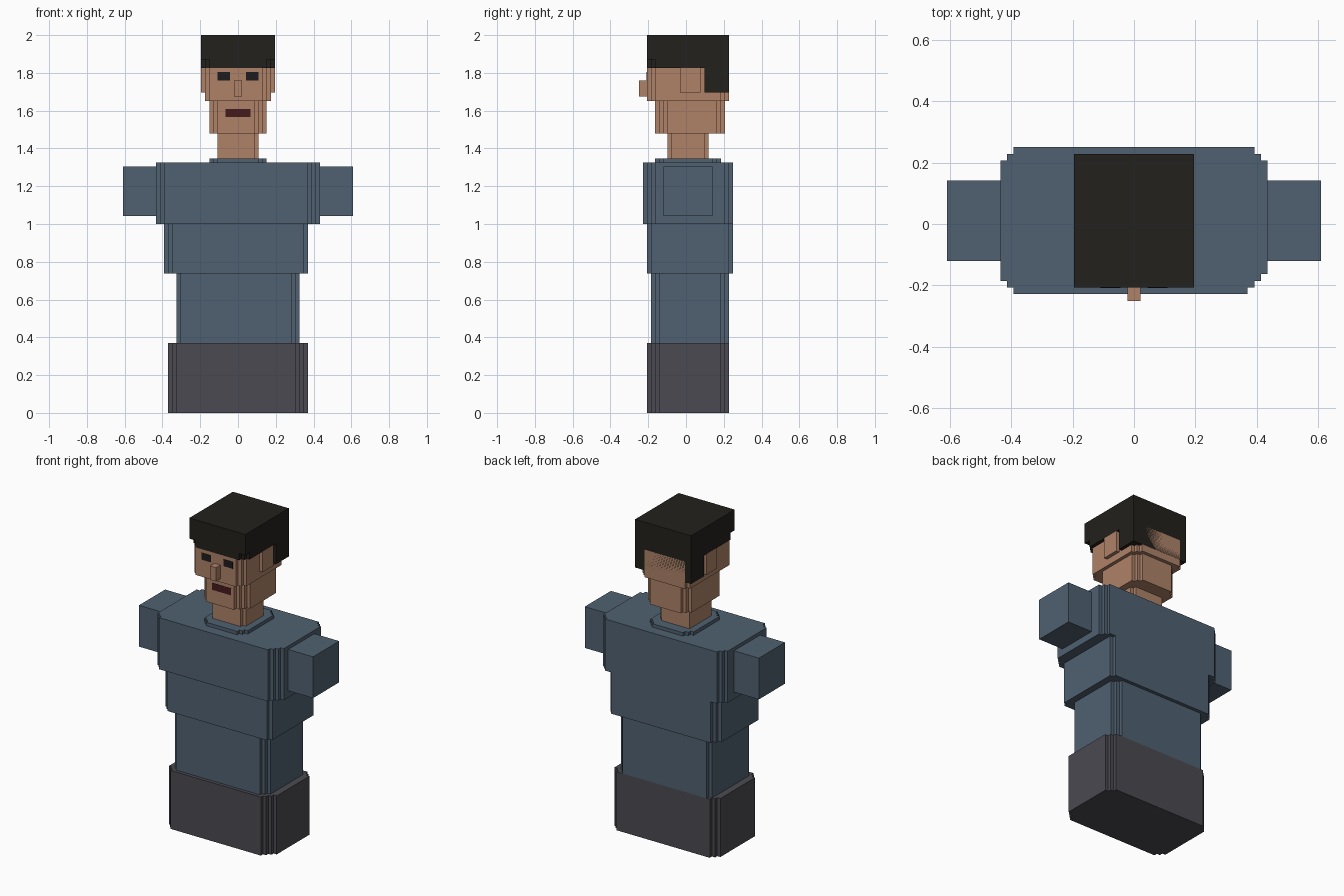
import bpy, bmesh

if "Cube" in bpy.data.objects:
    bpy.data.objects.remove(bpy.data.objects["Cube"])

U = 2 / 92  # one block unit; all sizes below are counted in blocks


def material(name, rgb):
    m = bpy.data.materials.new(name)
    m.diffuse_color = (*rgb, 1)
    m.use_nodes = True
    m.node_tree.nodes["Principled BSDF"].inputs["Base Color"].default_value = m.diffuse_color
    return m


SHIRT = material("shirt_blue", (0.08, 0.12, 0.165))
SKIN = material("skin", (0.43, 0.225, 0.14))
HAIR = material("hair_dark", (0.017, 0.015, 0.012))
PANTS = material("trouser_grey", (0.07, 0.068, 0.082))
EYE = material("eye_dark", (0.012, 0.012, 0.013))
LIP = material("lip_red", (0.06, 0.01, 0.012))


def outline(x, y, cuts):
    """Rectangle whose corners (FL, FR, BR, BL) are cut as stairs of n blocks."""
    corners = [(x[0], y[0], 1, 1), (x[1], y[0], -1, 1),
               (x[1], y[1], -1, -1), (x[0], y[1], 1, -1)]
    pts = []
    for i, ((cx, cy, sx, sy), n) in enumerate(zip(corners, cuts)):
        stair = []
        for k in range(n + 1):
            stair.append((cx + sx * k, cy + sy * (n - k)))
            if k < n:
                stair.append((cx + sx * (k + 1), cy + sy * (n - k)))
        pts += stair if i % 2 == 0 else stair[::-1]
    return pts


def slab(name, mat, x, y, z, cuts=(0, 0, 0, 0)):
    bm = bmesh.new()
    base = bm.faces.new([bm.verts.new((px * U, py * U, z[0] * U))
                         for px, py in outline(x, y, cuts)])
    top = bmesh.ops.extrude_face_region(bm, geom=[base])["geom"]
    bmesh.ops.translate(bm, vec=(0, 0, (z[1] - z[0]) * U),
                        verts=[v for v in top if isinstance(v, bmesh.types.BMVert)])
    bmesh.ops.recalc_face_normals(bm, faces=bm.faces)
    me = bpy.data.meshes.new(name)
    bm.to_mesh(me)
    bm.free()
    me.materials.append(mat)
    ob = bpy.data.objects.new(name, me)
    bpy.context.collection.objects.link(ob)
    return ob


# Torso layers
slab("hips", PANTS, (-17, 17), (-9.5, 10.5), (0, 17), (2, 3, 2, 2))
slab("waist", SHIRT, (-15, 15), (-8.5, 10.5), (17, 34), (1, 2, 2, 1))
slab("lower_chest", SHIRT, (-18, 17), (-9.5, 11.5), (34, 46), (2, 1, 1, 2))
slab("upper_chest", SHIRT, (-20, 20), (-10.5, 11.5), (46, 61), (2, 3, 2, 2))
slab("collar", SHIRT, (-7, 7), (-7.5, 8.5), (61, 62), (2, 2, 2, 2))

# Neck and head
slab("neck", SKIN, (-5, 5), (-4.5, 5.5), (62, 68), (0, 1, 1, 0))
slab("jaw", SKIN, (-7, 7), (-7.5, 9.5), (68, 76), (2, 3, 2, 2))
slab("face", SKIN, (-8, 8), (-9.5, 10.5), (76, 84), (1, 2, 2, 1))
slab("nose", SKIN, (-1, 1), (-11.5, -9.5), (77, 81))
slab("mouth", LIP, (-3, 3), (-7.6, -7), (72, 74))

# Hair: top block, rim with stepped front corners, back
slab("hair_top", HAIR, (-9, 9), (-9.5, 10.5), (86, 92))
slab("hair_rim", HAIR, (-9, 9), (-9.5, 10.5), (84, 86), (2, 2, 0, 0))
slab("hair_back", HAIR, (-9, 9), (4.5, 10.5), (78, 84))

# Paired parts
for side, s in (("left", -1), ("right", 1)):
    def span(a, b):
        return tuple(sorted((s * a, s * b)))
    slab(side + "_arm", SHIRT, span(20, 28), (-5.5, 6.5), (48, 60))
    slab(side + "_ear", SKIN, span(8, 9), (-1.5, 3.5), (78, 84))
    slab(side + "_eye", EYE, span(2, 5), (-9.6, -9), (81, 83))
